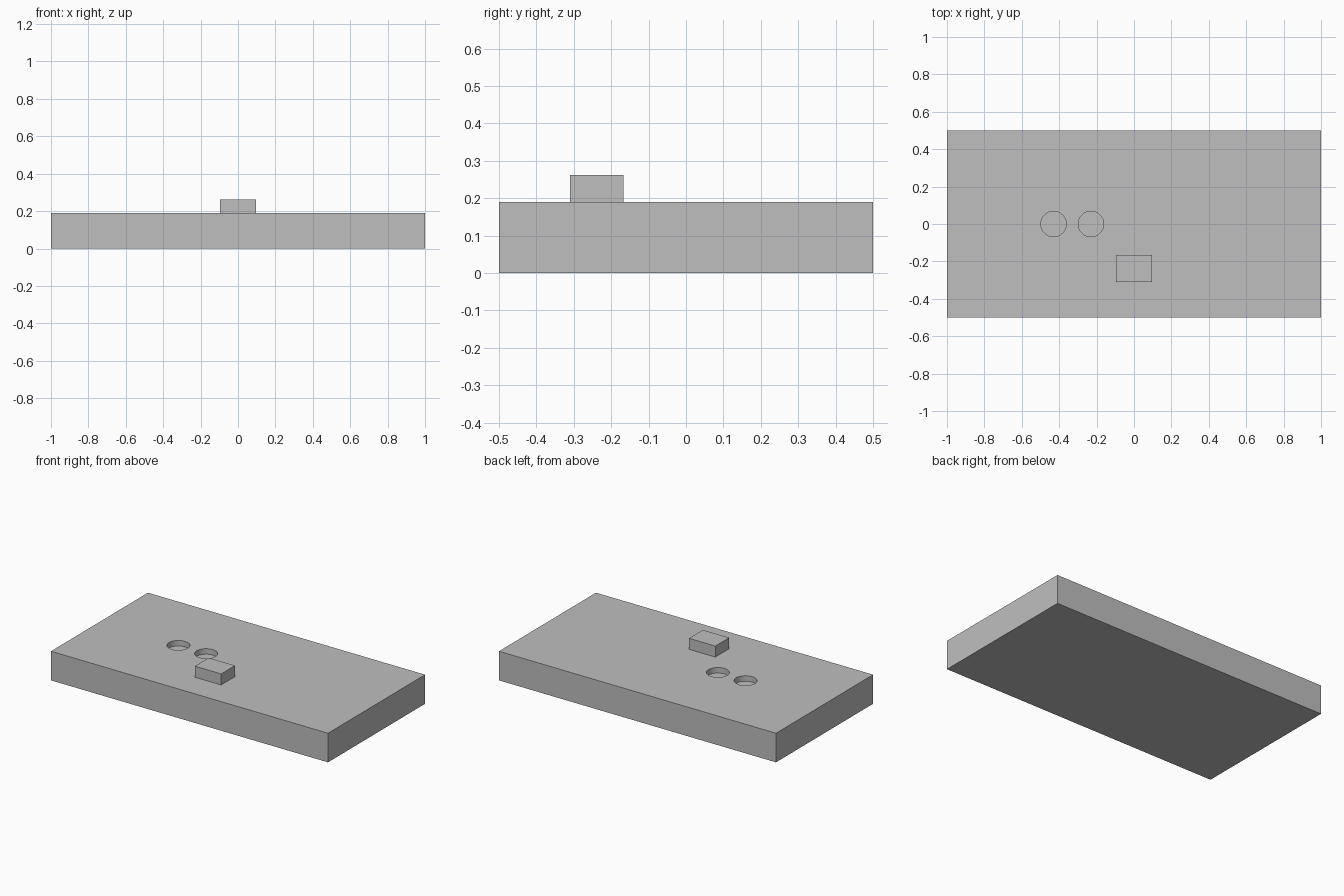
import bpy

old = bpy.data.objects.get("Cube")
if old:
    bpy.data.objects.remove(old, do_unlink=True)

SLAB_H = 0.19
HOLE_DEPTH = 0.036

grey = bpy.data.materials.new("plain grey")
grey.use_nodes = True
colour = (0.52, 0.52, 0.52, 1)
grey.diffuse_color = colour
grey.node_tree.nodes["Principled BSDF"].inputs["Base Color"].default_value = colour


def box(name, size, centre):
    bpy.ops.mesh.primitive_cube_add(size=1, location=centre)
    ob = bpy.context.object
    ob.name = name
    ob.scale = size
    bpy.ops.object.transform_apply(location=False, rotation=False, scale=True)
    ob.data.materials.append(grey)
    return ob


# Base slab
slab = box("base_slab", (2, 1, SLAB_H), (0, 0, SLAB_H / 2))

# Two shallow round pockets sunk into the top
for side, x in (("outer", -0.43), ("inner", -0.23)):
    bpy.ops.mesh.primitive_cylinder_add(
        vertices=64, radius=0.068, depth=2 * HOLE_DEPTH, location=(x, 0, SLAB_H))
    cutter = bpy.context.object
    cutter.name = side + "_pocket_cutter"
    cutter.data.materials.append(grey)
    cutter.hide_render = True
    cut = slab.modifiers.new(side + "_pocket", 'BOOLEAN')
    cut.operation = 'DIFFERENCE'
    cut.solver = 'EXACT'
    cut.object = cutter
    bpy.context.view_layer.objects.active = slab
    bpy.ops.object.modifier_apply(modifier=cut.name)
    bpy.data.objects.remove(cutter, do_unlink=True)

# Smooth pocket walls, sharp rims
bpy.ops.object.select_all(action='DESELECT')
slab.select_set(True)
bpy.context.view_layer.objects.active = slab
bpy.ops.object.shade_smooth_by_angle()

# Small raised block standing on the slab
block_h = 0.072
box("raised_block", (0.19, 0.143, block_h), (0, -0.238, SLAB_H + block_h / 2))
